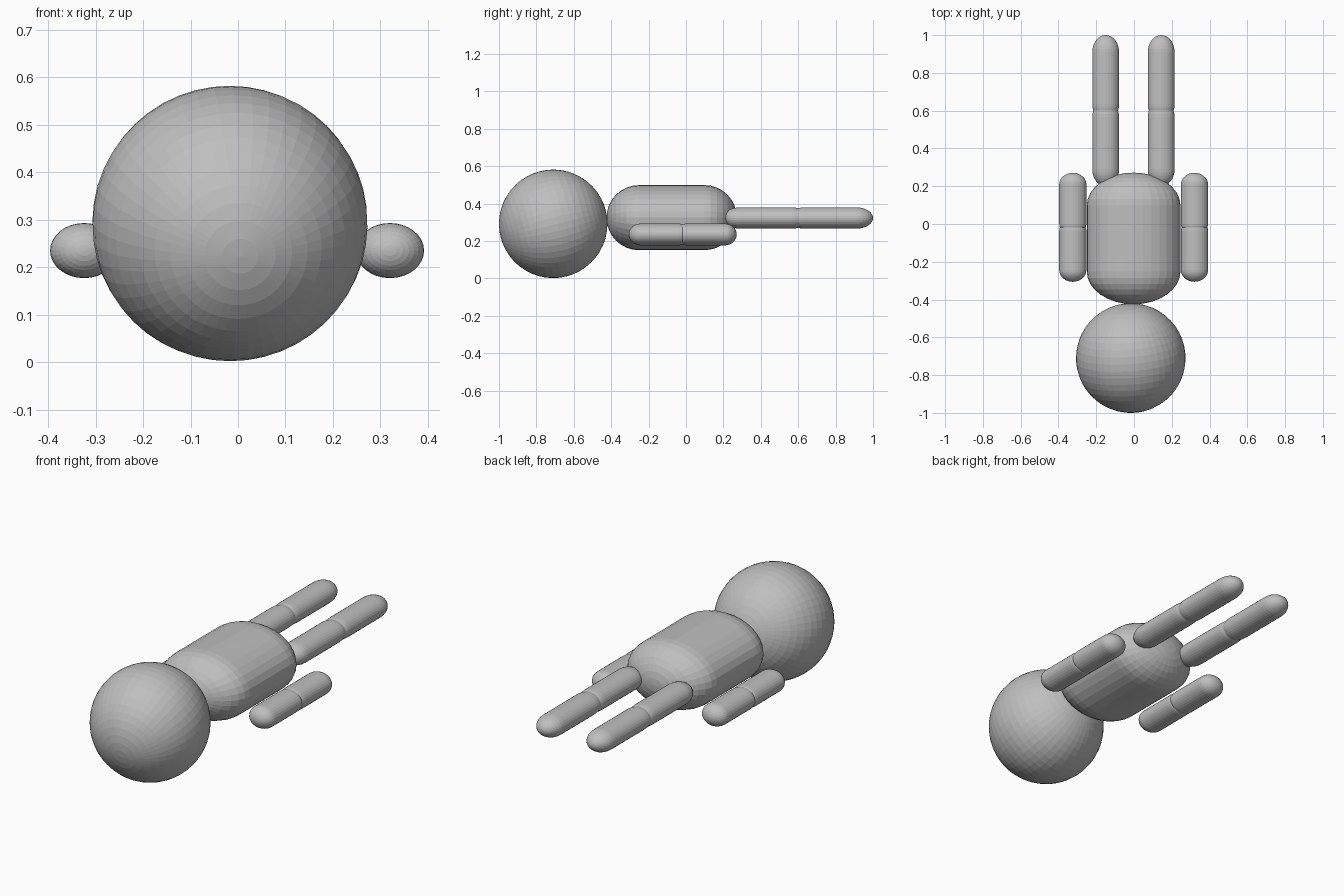
import bpy, bmesh, math
from mathutils import Vector, Matrix

if "Cube" in bpy.data.objects:
    bpy.data.objects.remove(bpy.data.objects["Cube"])

grey = bpy.data.materials.new("plain grey")
grey.use_nodes = True
COLOUR = (0.52, 0.52, 0.52, 1)
grey.diffuse_color = COLOUR
grey.node_tree.nodes["Principled BSDF"].inputs["Base Color"].default_value = COLOUR


def finish(name, bm):
    mesh = bpy.data.meshes.new(name)
    bm.to_mesh(mesh)
    bm.free()
    mesh.materials.append(grey)
    obj = bpy.data.objects.new(name, mesh)
    bpy.context.collection.objects.link(obj)
    return obj


def capsule(name, x, z, start, end, rx, rz, cap, segments=32, rings=16):
    """Round-ended bar along y: a sphere split at its equator and pulled apart."""
    bm = bmesh.new()
    bmesh.ops.create_uvsphere(bm, u_segments=segments, v_segments=rings, radius=1)
    bmesh.ops.rotate(bm, verts=bm.verts, matrix=Matrix.Rotation(math.pi / 2, 3, "X"))
    middle = [e for e in bm.edges if all(abs(v.co.y) < 1e-4 for v in e.verts)]
    new = bmesh.ops.split_edges(bm, edges=middle)["edges"]
    half = (end - start) / 2 - cap
    front = {v for f in bm.faces if f.calc_center_median().y < 0 for v in f.verts}
    for v in bm.verts:
        shift = -half if v in front else half
        v.co = (v.co.x * rx, v.co.y * cap + shift, v.co.z * rz)
    # Straight wall between the two caps
    rims = [e for e in bm.edges if e.is_boundary]
    bmesh.ops.bridge_loops(bm, edges=rims)
    bmesh.ops.recalc_face_normals(bm, faces=bm.faces)
    obj = finish(name, bm)
    obj.location = (x, (start + end) / 2, z)
    return obj


# Head, its pole leaning slightly down at the front
bm = bmesh.new()
bmesh.ops.create_uvsphere(bm, u_segments=48, v_segments=24, radius=0.29)
head = finish("head", bm)
head.location = (-0.017, -0.71, 0.292)
head.rotation_euler = Vector((0.076, -0.968, -0.24)).to_track_quat("Z", "Y").to_euler()

# Body
capsule("torso", -0.002, 0.325, -0.425, 0.272, 0.248, 0.174, 0.174)

# Limbs, each of two overlapping segments
for side, s in (("left", 1), ("right", -1)):
    arm_x = s * 0.322 - 0.002
    capsule(side + "_upper_arm", arm_x, 0.235, -0.306, 0.025, 0.072, 0.058, 0.062)
    capsule(side + "_forearm", arm_x, 0.235, -0.061, 0.271, 0.072, 0.058, 0.062)
    leg_x = s * 0.147 - 0.003
    capsule(side + "_thigh", leg_x, 0.323, 0.2, 0.656, 0.071, 0.057, 0.09)
    capsule(side + "_shin", leg_x, 0.323, 0.544, 1.0, 0.071, 0.057, 0.09)
